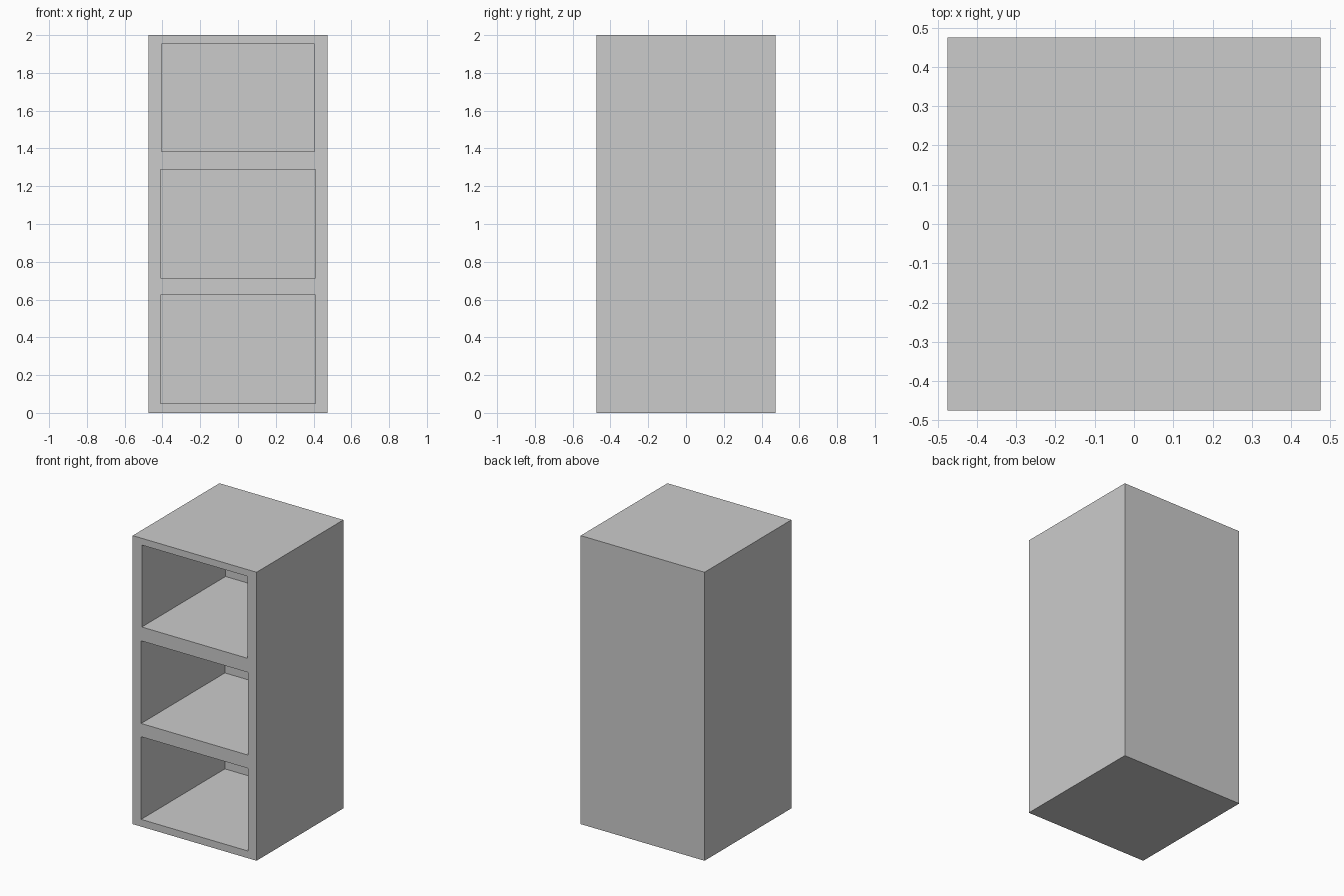
import bpy

if "Cube" in bpy.data.objects:
    bpy.data.objects.remove(bpy.data.objects["Cube"])


def box(name, x, y, z):
    """Axis-aligned box from (min, max) ranges."""
    bpy.ops.mesh.primitive_cube_add(size=1, location=[sum(r) / 2 for r in (x, y, z)])
    ob = bpy.context.object
    ob.name = name
    ob.scale = [r[1] - r[0] for r in (x, y, z)]
    bpy.ops.object.transform_apply(location=False, rotation=False, scale=True)
    return ob


HALF = 0.475      # half width and half depth of the cabinet
BACK = 0.442      # inner face of the back panel

# Cabinet body
cabinet = box("cabinet_body", (-HALF, HALF), (-HALF, HALF), (0, 2))

# Three open compartments: half width, floor height, ceiling height
compartments = [(0.41, 0.05, 0.623), (0.41, 0.715, 1.288), (0.405, 1.385, 1.953)]
for i, (w, lo, hi) in enumerate(compartments):
    cutter = box(f"compartment_cutter_{i + 1}", (-w, w), (-HALF - 0.1, BACK), (lo, hi))
    cutter.hide_render = True
    cutter.display_type = 'WIRE'
    mod = cabinet.modifiers.new(f"compartment_{i + 1}", 'BOOLEAN')
    mod.operation = 'DIFFERENCE'
    mod.solver = 'EXACT'
    mod.object = cutter
    # Bake the opening, then drop the helper
    bpy.context.view_layer.objects.active = cabinet
    bpy.ops.object.modifier_apply(modifier=mod.name)
    bpy.data.objects.remove(cutter)
